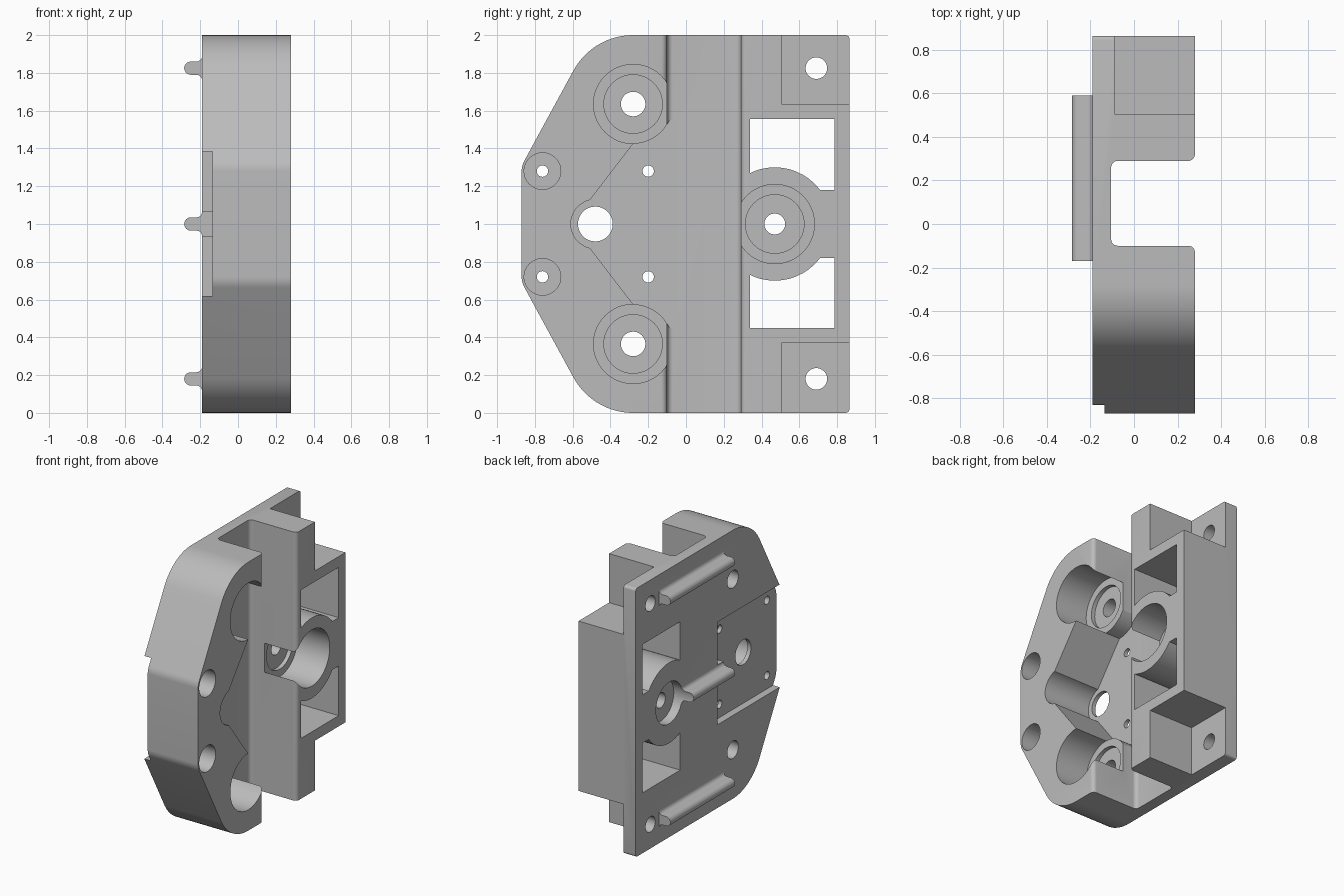
import bpy, bmesh
from math import cos, sin, radians

if "Cube" in bpy.data.objects:
    bpy.data.objects.remove(bpy.data.objects["Cube"], do_unlink=True)

metal = bpy.data.materials.new("machined grey")
metal.use_nodes = True
GREY = (0.5, 0.5, 0.5, 1)
metal.diffuse_color = GREY
metal.node_tree.nodes["Principled BSDF"].inputs["Base Color"].default_value = GREY


def arc(cu, cv, r, a0, a1, n=12):
    """Points of an arc in degrees, from a0 to a1."""
    steps = [radians(a0 + (a1 - a0) * i / n) for i in range(n + 1)]
    return [(cu + r * cos(a), cv + r * sin(a)) for a in steps]


def prism(name, pts, lo, hi, axis="x"):
    """Extrude a profile along an axis: x takes (y, z), y takes (x, z), z takes (x, y)."""
    place = {"x": lambda u, v, w: (w, u, v),
             "y": lambda u, v, w: (u, w, v),
             "z": lambda u, v, w: (u, v, w)}[axis]
    bm = bmesh.new()
    rings = [[bm.verts.new(place(u, v, w)) for u, v in pts] for w in (lo, hi)]
    bm.faces.new(rings[0])
    bm.faces.new(rings[1])
    n = len(pts)
    for i in range(n):
        j = (i + 1) % n
        bm.faces.new((rings[0][i], rings[0][j], rings[1][j], rings[1][i]))
    bmesh.ops.recalc_face_normals(bm, faces=bm.faces)
    mesh = bpy.data.meshes.new(name)
    bm.to_mesh(mesh)
    bm.free()
    mesh.materials.append(metal)
    ob = bpy.data.objects.new(name, mesh)
    bpy.context.collection.objects.link(ob)
    return ob


def disc(y, z, r, lo, hi):
    return prism("round_cutter", arc(y, z, r, 0, 360, 48)[:-1], lo, hi)


def box(y0, y1, z0, z1, lo, hi):
    return prism("box_cutter", [(y0, z0), (y1, z0), (y1, z1), (y0, z1)], lo, hi)


def combine(ob, tool, how="DIFFERENCE"):
    tool.hide_render = True
    mod = ob.modifiers.new("cut", "BOOLEAN")
    mod.operation = how
    mod.solver = "EXACT"
    mod.object = tool
    bpy.context.view_layer.objects.active = ob
    bpy.ops.object.modifier_apply(modifier=mod.name)
    bpy.data.objects.remove(tool, do_unlink=True)


FRONT, BACK, FLOOR, SEAT = 0.28, -0.19, -0.105, 0.015
OUT = 0.5                                   # overshoot for cutters
PIVOTS = [(-0.28, 0.365), (-0.28, 1.635)]
HUB = (0.47, 1.0)

# Body plate with rounded, tapered outline
upper = (arc(0.845, 1.98, 0.02, 0, 90, 4) + arc(-0.28, 1.64, 0.36, 90, 150, 16)
         + arc(-0.755, 1.28, 0.115, 150, 180, 6))
lower = [(y, 2 - z) for y, z in reversed(upper)]
body = prism("mount_body", upper + lower, BACK, FRONT)

# Full-height channel with filleted floor and rounded lips
r = 0.03
side = arc(FLOOR + r, 0.29 - r, r, 180, 90, 6) + arc(FRONT - r, 0.29 + r, r, -90, 0, 6)
mid = 0.095
channel = side + [(OUT, 0.29 + r), (OUT, -0.1 - r)]
channel += [(x, 2 * mid - y) for x, y in reversed(side)]
combine(body, prism("channel_cutter", channel, -OUT, 2 + OUT, "z"))

# Wedge recess opening to the channel, leaving the round pivot seats standing
half = [(-0.51, 1.125), (-0.28, 1.425), (-0.28, 1.55), (-0.05, 1.55)]
wedge = prism("wedge_cutter", half + [(y, 2 - z) for y, z in reversed(half)], FLOOR, OUT)
combine(wedge, disc(-0.48, 1.0, 0.13, FLOOR, OUT), "UNION")
for y, z in PIVOTS:
    combine(wedge, disc(y, z, 0.21, -OUT, SEAT))
combine(body, wedge)

# Window pair around the hub
window = box(0.34, 0.785, 0.45, 1.555, -OUT, OUT)
combine(window, disc(*HUB, 0.3, -1, 1))
combine(window, box(0.69, 1, 0.82, 1.18, -1, 1))
combine(body, window)

# Corner notches with bolt holes
for z0, z1, zc in ((-OUT, 0.37, 0.18), (1.635, 2 + OUT, 1.825)):
    combine(body, box(0.505, 1, z0, z1, -0.09, OUT))
    combine(body, disc(0.69, zc, 0.057, -OUT, OUT))

# Shallow pad on the rear face
combine(body, box(-1, -0.1, 0.62, 1.385, -OUT, -0.135))

# Rear ribs with rounded crests and flared feet
for zc in (0.18, 1.0, 1.825):
    crest = arc(-0.25, zc, 0.035, 90, 270, 12)
    foot = arc(-0.22, zc - 0.065, 0.03, 90, 0, 5)
    cap = [(x, 2 * zc - z) for x, z in reversed(foot)]
    rib = prism("rib", [(-0.125, zc + 0.065)] + cap + crest + foot
                + [(-0.125, zc - 0.065)], -0.17, 0.59, "y")
    combine(body, rib, "UNION")

# Stepped bores: pivots and hub
for y, z, hole in [(*p, 0.065) for p in PIVOTS] + [(*HUB, 0.055)]:
    combine(body, disc(y, z, 0.21, SEAT, OUT))
    combine(body, disc(y, z, 0.155, SEAT - 0.03, OUT))
    combine(body, disc(y, z, hole, -OUT, OUT))
combine(body, disc(*HUB, 0.155, -OUT, -0.12))

# Centre hole and small screw holes, the outer pair counterbored
combine(body, disc(-0.48, 1.0, 0.092, -OUT, OUT))
for z in (0.72, 1.28):
    for y in (-0.2, -0.76):
        combine(body, disc(y, z, 0.03, -OUT, OUT))
    combine(body, disc(-0.76, z, 0.097, -0.05, OUT))

# Smooth curved walls, keep machined edges crisp
bpy.ops.object.select_all(action="DESELECT")
body.select_set(True)
bpy.context.view_layer.objects.active = body
bpy.ops.object.shade_smooth_by_angle(angle=radians(30))
